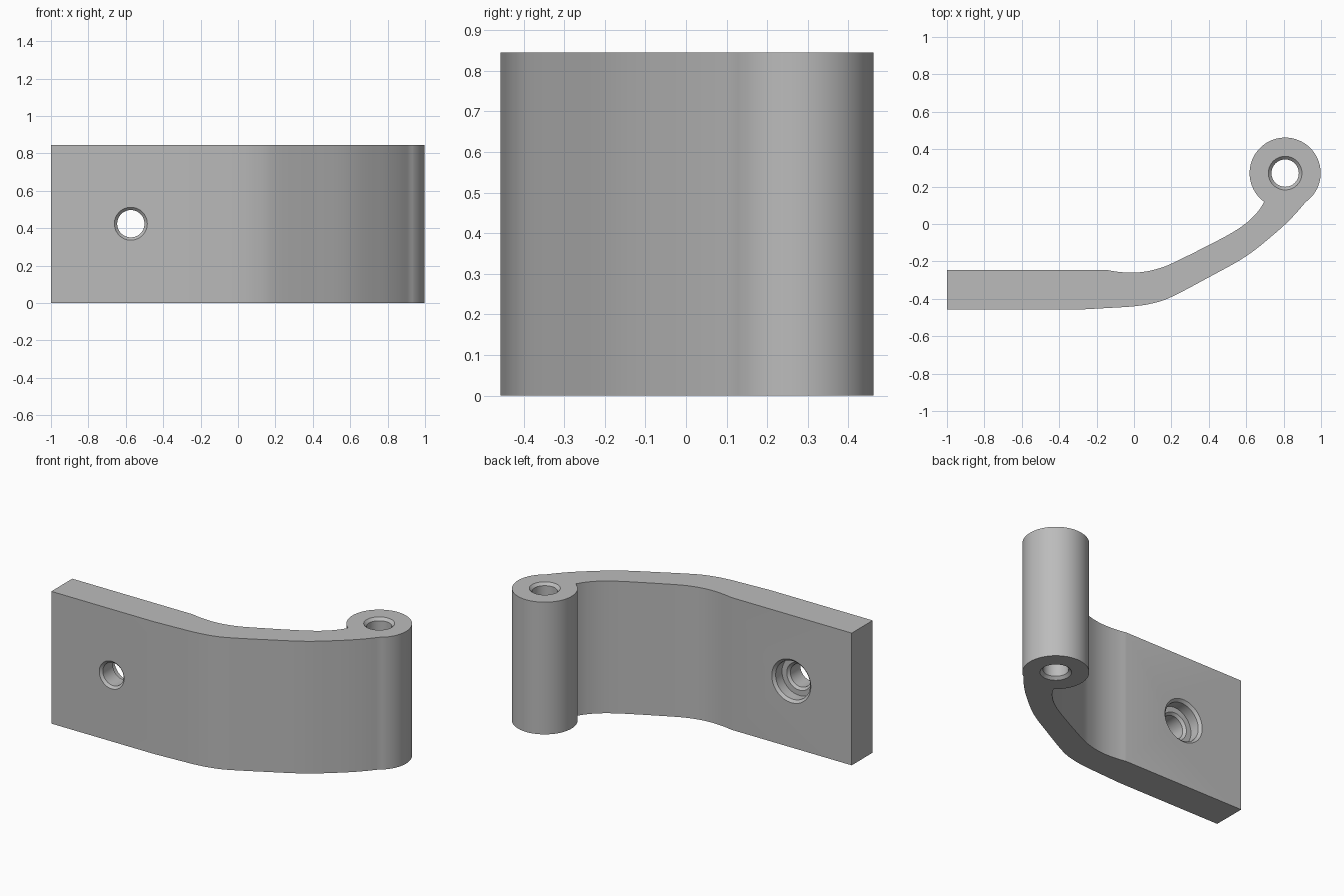
import bpy, bmesh, math
from mathutils import Vector, Matrix

if "Cube" in bpy.data.objects:
    bpy.data.objects.remove(bpy.data.objects["Cube"])

HEIGHT = 0.845
FRONT, BACK = -0.457, -0.245
PIN = Vector((0.808, 0.272))
PIN_R = 0.19

grey = bpy.data.materials.new("plain grey")
grey.use_nodes = True
colour = (0.5, 0.5, 0.5, 1)
grey.diffuse_color = colour
grey.node_tree.nodes["Principled BSDF"].inputs["Base Color"].default_value = colour


def make_object(name, bm):
    bmesh.ops.recalc_face_normals(bm, faces=bm.faces[:])
    mesh = bpy.data.meshes.new(name)
    bm.to_mesh(mesh)
    bm.free()
    mesh.materials.append(grey)
    obj = bpy.data.objects.new(name, mesh)
    bpy.context.collection.objects.link(obj)
    return obj


def smooth_path(points, steps=5):
    """Smooth curve through the points, ends included."""
    pts = [Vector(p) for p in points]
    pts = [2 * pts[0] - pts[1]] + pts + [2 * pts[-1] - pts[-2]]
    path = []
    for a, b, c, d in zip(pts, pts[1:], pts[2:], pts[3:]):
        for i in range(steps):
            t = i / steps
            path.append(b + (c - a) * t / 2 + (2 * a - 5 * b + 4 * c - d) * t * t / 2
                        + (3 * b - a - 3 * c + d) * t ** 3 / 2)
    return path + [pts[-2]]


def lathe_cutter(name, profile, matrix, segments=64):
    """Closed solid of revolution from (radius, height) pairs."""
    bm = bmesh.new()
    rings = [[bm.verts.new((r * math.cos(math.tau * i / segments),
                            r * math.sin(math.tau * i / segments), h))
              for i in range(segments)] for r, h in profile]
    for low, high in zip(rings, rings[1:]):
        for i in range(segments):
            j = (i + 1) % segments
            bm.faces.new((low[i], low[j], high[j], high[i]))
    bm.faces.new(rings[0])
    bm.faces.new(rings[-1])
    bm.transform(matrix)
    obj = make_object(name, bm)
    obj.hide_render = True
    return obj


# Outline of the leaf: front curve, knuckle arc, then back curve
front_curve = smooth_path([(-0.28, FRONT), (-0.12, -0.448), (0, -0.44), (0.1, -0.424),
                           (0.2, -0.39), (0.4, -0.285), (0.6, -0.172),
                           (0.76, -0.045), (0.85, 0.04), (0.92, 0.12)])
back_curve = smooth_path([(0.696, 0.118), (0.665, 0.07), (0.61, 0.013), (0.53, -0.043),
                          (0.4, -0.113), (0.2, -0.212), (0.12, -0.241), (0.05, -0.256),
                          (-0.02, -0.26), (-0.09, -0.255), (-0.15, BACK)])
start = math.atan2(*(front_curve[-1] - PIN).yx)
end = math.atan2(*(back_curve[0] - PIN).yx) + math.tau
arc = [PIN + PIN_R * Vector((math.cos(a), math.sin(a)))
       for a in (start + (end - start) * i / 64 for i in range(1, 64))]
outline = [Vector((-1, FRONT))] + front_curve + arc + back_curve + [Vector((-1, BACK))]

bm = bmesh.new()
base = bm.faces.new([bm.verts.new((p.x, p.y, 0)) for p in outline])
extruded = bmesh.ops.extrude_face_region(bm, geom=[base], use_keep_orig=True)
bmesh.ops.translate(bm, vec=(0, 0, HEIGHT),
                    verts=[v for v in extruded["geom"] if isinstance(v, bmesh.types.BMVert)])
leaf = make_object("hinge_leaf", bm)

# Pin bore with a chamfer at each end
E = 0.02
pin_bore = lathe_cutter(
    "pin_bore_cutter",
    [(0.09, -E), (0.09, 0), (0.073, 0.017), (0.073, HEIGHT - 0.017),
     (0.09, HEIGHT), (0.09, HEIGHT + E)],
    Matrix.Translation((PIN.x, PIN.y, 0)))

# Screw hole running front to back, with a chamfered counterbore behind
depth = BACK - FRONT
screw_hole = lathe_cutter(
    "screw_hole_cutter",
    [(0.088, -E), (0.088, 0), (0.073, 0.015), (0.073, depth - 0.095),
     (0.088, depth - 0.08), (0.122, depth - 0.08), (0.122, depth - 0.016),
     (0.138, depth), (0.138, depth + E)],
    Matrix.Translation((-0.573, FRONT, 0.424)) @ Matrix.Rotation(-math.pi / 2, 4, "X"))

bpy.ops.object.select_all(action="DESELECT")
leaf.select_set(True)
bpy.context.view_layer.objects.active = leaf
for cutter in (pin_bore, screw_hole):
    mod = leaf.modifiers.new(cutter.name, "BOOLEAN")
    mod.operation = "DIFFERENCE"
    mod.solver = "EXACT"
    mod.object = cutter
    bpy.ops.object.modifier_apply(modifier=mod.name)
    bpy.data.objects.remove(cutter)
bpy.ops.object.shade_smooth_by_angle(angle=math.radians(30))
